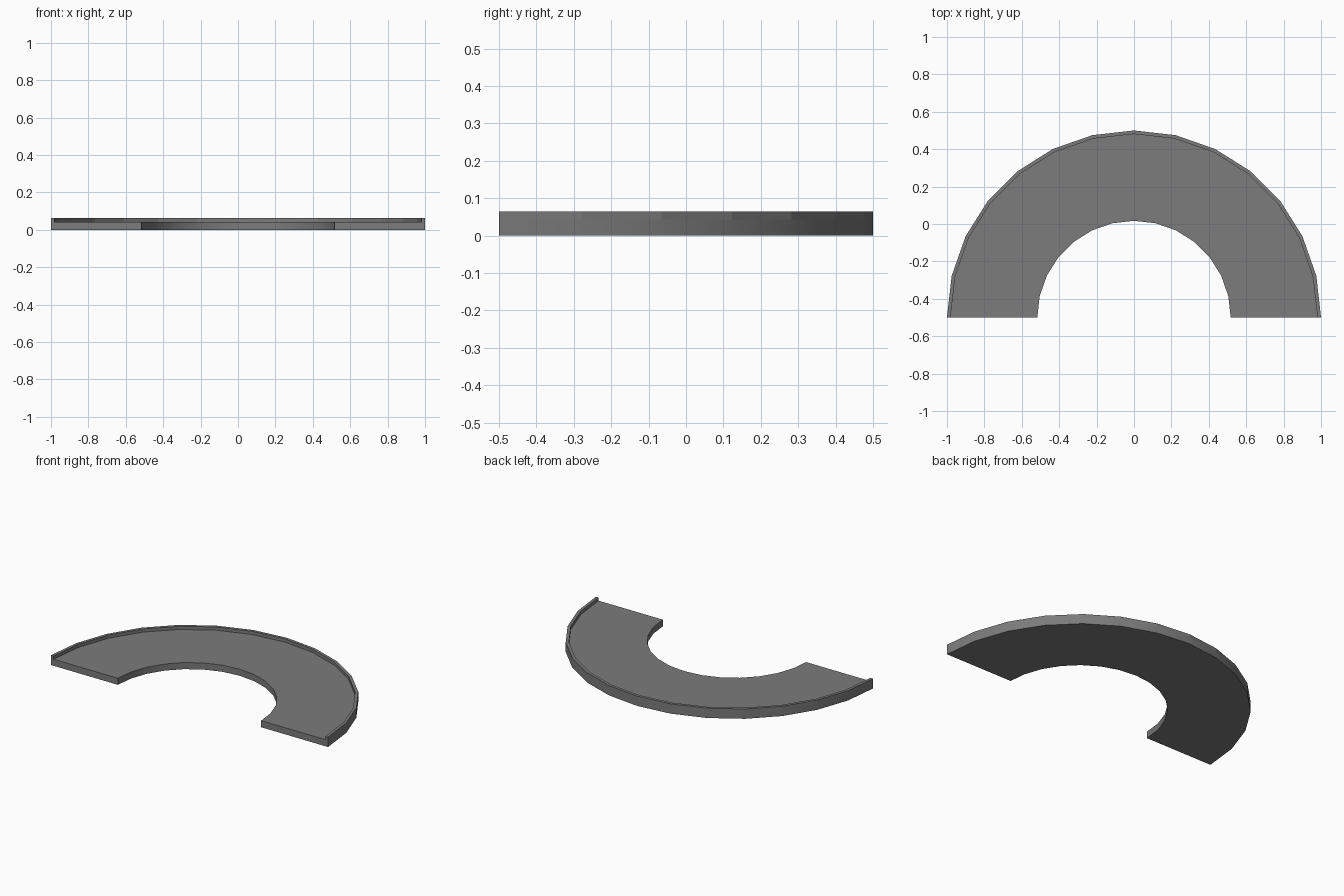
import bpy, bmesh, math

if "Cube" in bpy.data.objects:
    bpy.data.objects.remove(bpy.data.objects["Cube"])

SEGMENTS = 14          # facets along the half circle
CENTRE_Y = -0.5

grey = bpy.data.materials.new("mid grey")
grey.diffuse_color = (0.2, 0.2, 0.2, 1)
grey.use_nodes = True
grey.node_tree.nodes["Principled BSDF"].inputs["Base Color"].default_value = grey.diffuse_color


def half_ring(name, r_in, r_out, z0, z1, smooth):
    """Sweep a rectangular section through a half circle, closed at both ends."""
    bm = bmesh.new()
    section = [(r_in, z0), (r_out, z0), (r_out, z1), (r_in, z1)]
    rings = []
    for i in range(SEGMENTS + 1):
        a = math.pi * i / SEGMENTS
        rings.append([bm.verts.new((r * math.cos(a), CENTRE_Y + r * math.sin(a), z))
                      for r, z in section])
    for a, b in zip(rings, rings[1:]):
        for k in range(4):
            n = (k + 1) % 4
            bm.faces.new((a[k], a[n], b[n], b[k]))
    bm.faces.new(rings[0])
    bm.faces.new(rings[-1])
    bmesh.ops.recalc_face_normals(bm, faces=bm.faces[:])
    mesh = bpy.data.meshes.new(name)
    bm.to_mesh(mesh)
    bm.free()
    mesh.materials.append(grey)
    obj = bpy.data.objects.new(name, mesh)
    bpy.context.collection.objects.link(obj)
    if smooth:
        bpy.ops.object.select_all(action='DESELECT')
        obj.select_set(True)
        bpy.context.view_layer.objects.active = obj
        bpy.ops.object.shade_smooth_by_angle(angle=math.radians(30))
    return obj


# Flat arched slab with smooth curved walls
half_ring("arched_slab", 0.517, 1.0, 0.0, 0.043, True)
# Thin raised lip along the outer edge, faceted
half_ring("outer_lip", 0.981, 1.0, 0.043, 0.064, False)
